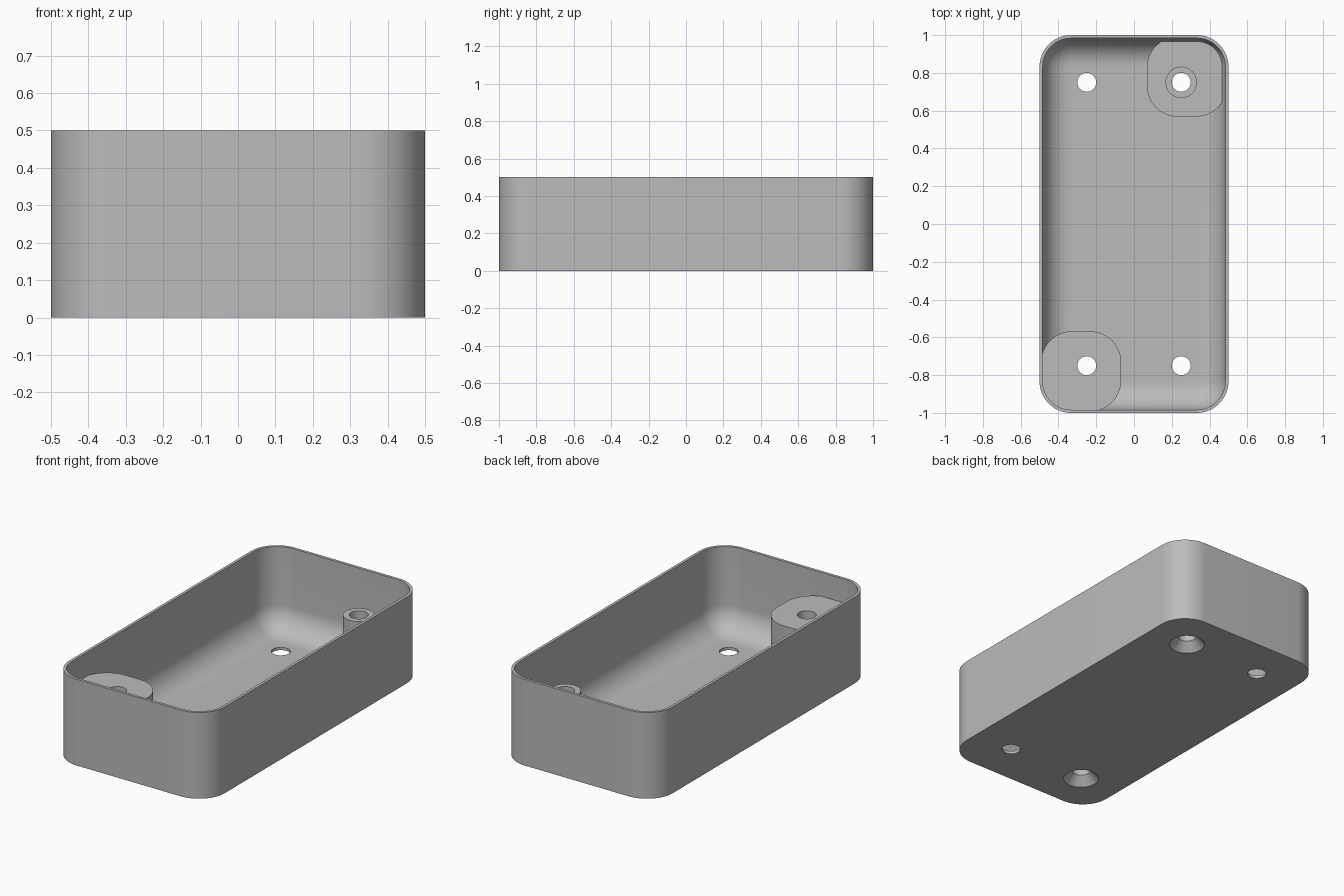
import bpy, bmesh, math

if "Cube" in bpy.data.objects:
    bpy.data.objects.remove(bpy.data.objects["Cube"])

WALL, CORNER, FILLET = 0.0165, 0.167, 0.147
HEIGHT, POST_TOP, PAD_TOP = 0.5, 0.362, 0.095

grey = bpy.data.materials.new("plain grey")
grey.diffuse_color = (0.5, 0.5, 0.5, 1)
grey.use_nodes = True
grey.node_tree.nodes["Principled BSDF"].inputs["Base Color"].default_value = grey.diffuse_color


def outline(cx, cy, hx, hy, r, n=14):
    """Rounded rectangle, counter-clockwise."""
    pts = []
    for q, (sx, sy) in enumerate(((1, 1), (-1, 1), (-1, -1), (1, -1))):
        for i in range(n + 1):
            a = math.pi / 2 * (q + i / n)
            pts.append((cx + sx * (hx - r) + r * math.cos(a),
                        cy + sy * (hy - r) + r * math.sin(a)))
    return pts


def circle(cx, cy, r, n=48):
    return [(cx + r * math.cos(2 * math.pi * i / n),
             cy + r * math.sin(2 * math.pi * i / n)) for i in range(n)]


def loft(name, sections):
    """Closed solid through a stack of (outline, z) sections."""
    bm = bmesh.new()
    rings = [[bm.verts.new((x, y, z)) for x, y in pts] for pts, z in sections]
    for a, b in zip(rings, rings[1:]):
        for i in range(len(a)):
            j = (i + 1) % len(a)
            bm.faces.new((a[i], a[j], b[j], b[i]))
    bm.faces.new(rings[0][::-1])
    bm.faces.new(rings[-1])
    bmesh.ops.recalc_face_normals(bm, faces=bm.faces)
    mesh = bpy.data.meshes.new(name)
    bm.to_mesh(mesh)
    bm.free()
    mesh.materials.append(grey)
    obj = bpy.data.objects.new(name, mesh)
    bpy.context.collection.objects.link(obj)
    return obj


def combine(target, tool, operation):
    mod = target.modifiers.new(operation, 'BOOLEAN')
    mod.operation, mod.object, mod.solver = operation, tool, 'EXACT'
    bpy.context.view_layer.objects.active = target
    bpy.ops.object.modifier_apply(modifier=mod.name)
    bpy.data.objects.remove(tool)


def inset(d):
    return outline(0, 0, 0.5 - d, 1 - d, CORNER - d)


# Open tray: outer wall, rim, inner wall, rounded inner floor edge
sections = [(inset(0), 0), (inset(0), HEIGHT), (inset(WALL), HEIGHT)]
for k in range(13):
    a = math.pi / 2 * k / 12
    sections.append((inset(WALL + FILLET * (1 - math.cos(a))),
                     WALL + FILLET * (1 - math.sin(a))))
tray = loft("tray", sections)

# Corner bosses: tall block front left, low pad with a round post back right
block = outline(-0.28, -0.78, 0.212, 0.212, 0.165)
pad = outline(0.28, 0.78, 0.212, 0.212, 0.165)
post = circle(0.25, 0.75, 0.083)
for name, shape, top in (("tall_block", block, POST_TOP),
                         ("low_pad", pad, PAD_TOP),
                         ("round_post", post, POST_TOP)):
    combine(tray, loft(name, [(shape, 0.006), (shape, top)]), 'UNION')

# Screw holes, countersunk from below under the bosses
for x in (-0.25, 0.25):
    for y in (-0.75, 0.75):
        wide = 0.096 if x * y > 0 else 0.05
        prof = [(wide, -0.05), (wide, 0.0), (0.05, 0.05), (0.05, 0.6)]
        combine(tray, loft("hole_cutter", [(circle(x, y, r), z) for r, z in prof]),
                'DIFFERENCE')

# Smooth curved walls, keep crisp edges
bpy.ops.object.select_all(action='DESELECT')
tray.select_set(True)
bpy.context.view_layer.objects.active = tray
bpy.ops.object.shade_smooth_by_angle(angle=math.radians(30))
